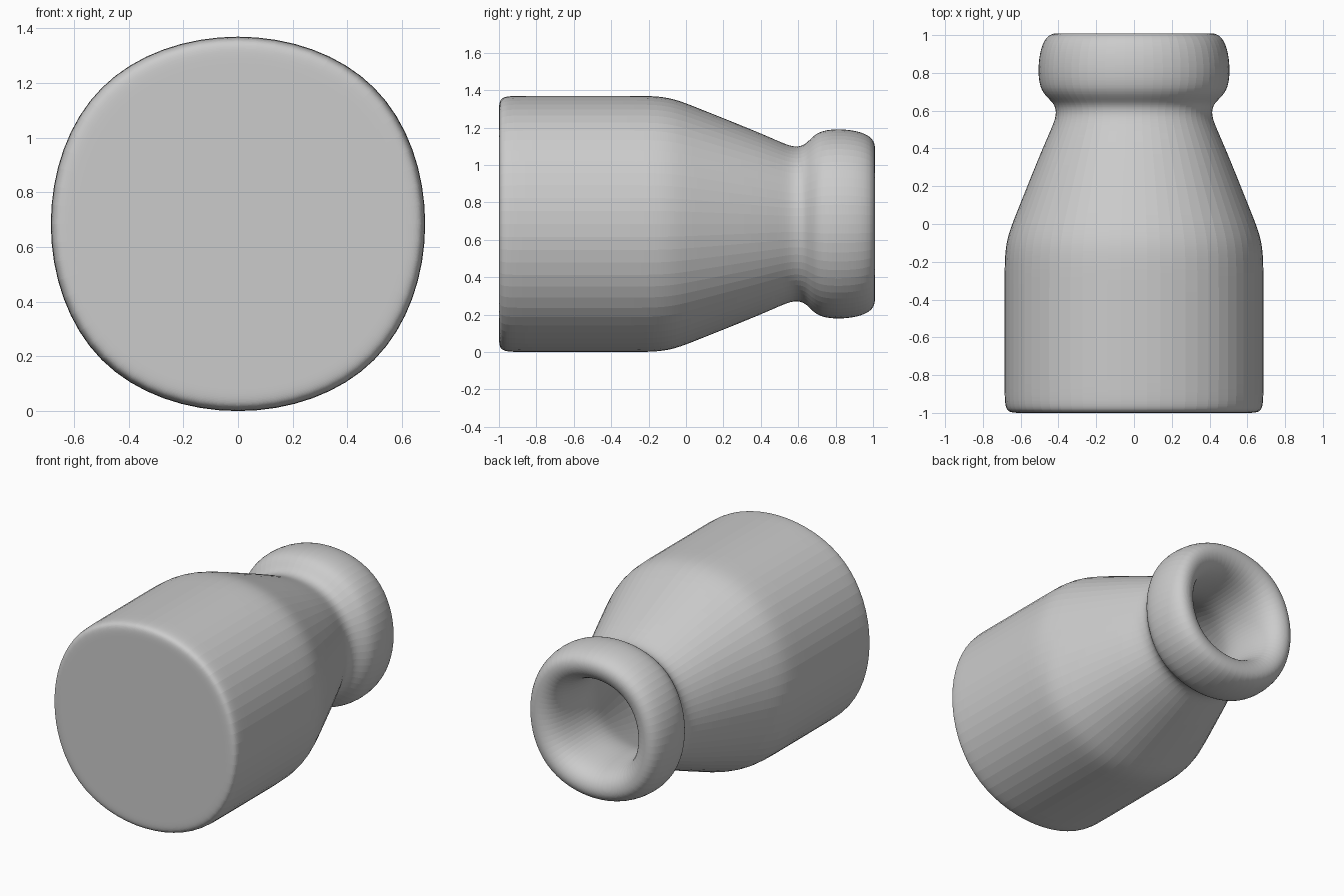
import bpy, bmesh

if "Cube" in bpy.data.objects:
    bpy.data.objects.remove(bpy.data.objects["Cube"])

CENTRE_Z = 0.685
# A smoothed square ring settles at 44/48 of its half width on the axes
CAGE = 48 / 44

# Wall profile (position along y, radius): base, shoulder, neck, lip, then inside
OUTER = [(-1, 0.35), (-1, 0.61), (-1, 0.685), (-0.88, 0.685), (-0.3, 0.685),
         (-0.1, 0.685), (0.05, 0.625), (0.45, 0.465), (0.57, 0.405),
         (0.645, 0.42), (0.70, 0.505), (0.88, 0.51), (1.015, 0.465)]
INNER = [(1.013, 0.36), (0.93, 0.29), (0.75, 0.265), (0.58, 0.27), (0.42, 0.34),
         (0.05, 0.50), (-0.12, 0.56), (-0.75, 0.56), (-0.88, 0.56), (-0.88, 0.40)]

# Bottle cage: four-sided rings lofted along y
bm = bmesh.new()
rings = []
for y, r in OUTER + INNER:
    h = r * CAGE
    rings.append([bm.verts.new((sx * h, y, CENTRE_Z + sz * h))
                  for sx, sz in ((-1, -1), (1, -1), (1, 1), (-1, 1))])
for a, b in zip(rings, rings[1:]):
    for i in range(4):
        j = (i + 1) % 4
        bm.faces.new((a[i], a[j], b[j], b[i]))
# Base outside and floor inside
bm.faces.new(rings[0][::-1])
bm.faces.new(rings[-1])
bmesh.ops.recalc_face_normals(bm, faces=bm.faces)

mesh = bpy.data.meshes.new("bottle")
bm.to_mesh(mesh)
bm.free()
bottle = bpy.data.objects.new("bottle", mesh)
bpy.context.collection.objects.link(bottle)

# Rounded form with fine facets
sub = bottle.modifiers.new("rounding", 'SUBSURF')
sub.levels = sub.render_levels = 4
